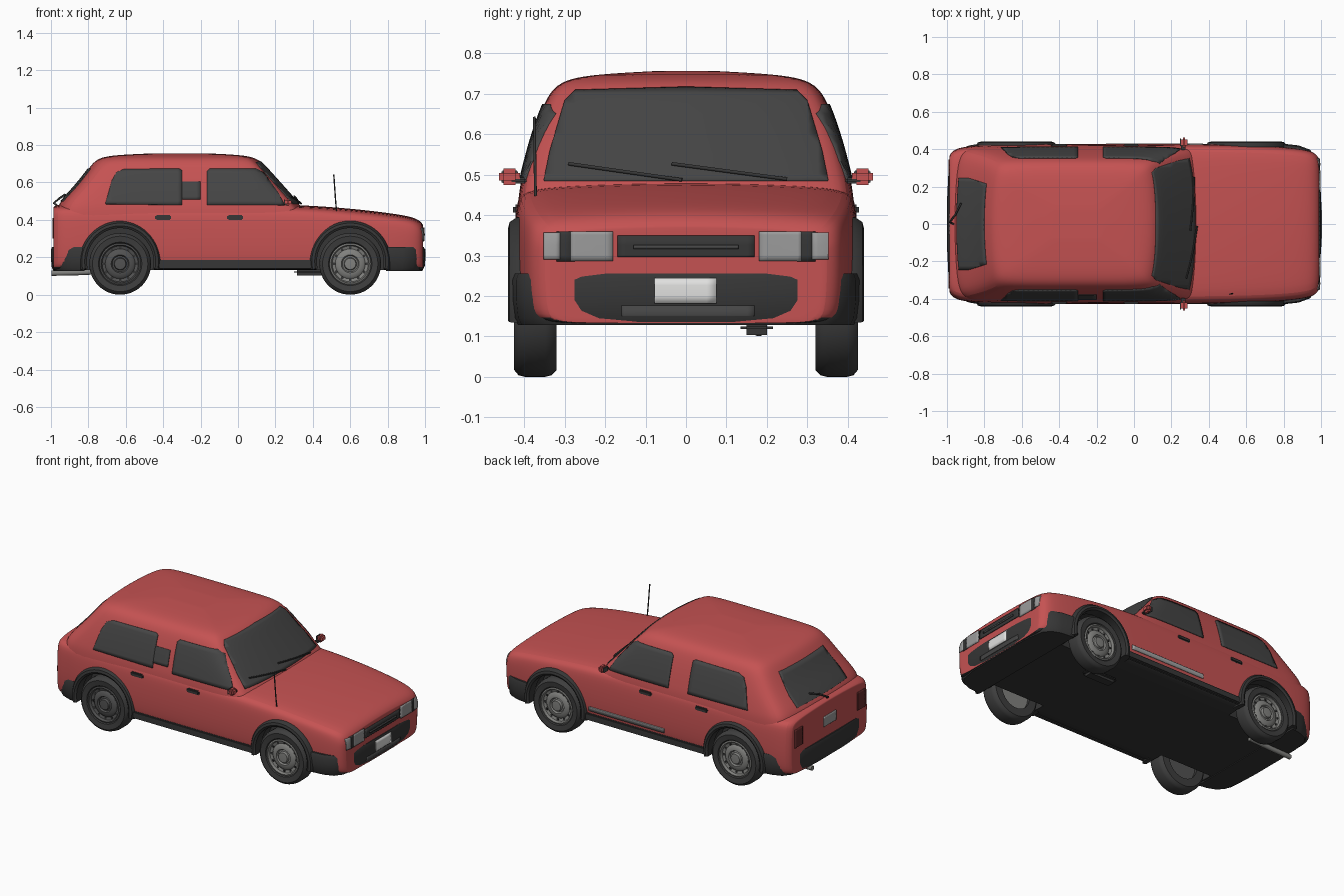
import bpy, bmesh, math
from mathutils import Vector
from mathutils.bvhtree import BVHTree

if "Cube" in bpy.data.objects:
    bpy.data.objects.remove(bpy.data.objects["Cube"])


def material(name, r, g, b):
    m = bpy.data.materials.new(name)
    m.diffuse_color = (r, g, b, 1)
    m.use_nodes = True
    m.node_tree.nodes["Principled BSDF"].inputs["Base Color"].default_value = m.diffuse_color
    return m


RED = material("red paint", 0.56, 0.085, 0.085)
GLASS = material("dark glass", 0.06, 0.06, 0.06)
TRIM = material("black trim", 0.037, 0.037, 0.037)
TYRE = material("tyre rubber", 0.048, 0.048, 0.048)
HUB = material("grey hub", 0.22, 0.22, 0.21)
DARKHUB = material("dark hub", 0.085, 0.085, 0.085)
LAMP = material("lamp lens", 0.33, 0.33, 0.33)
WHITE = material("white plate", 0.75, 0.75, 0.74)
CHROME = material("bright strip", 0.40, 0.40, 0.40)
TAIL = material("tail lamp", 0.13, 0.025, 0.025)
targets = []    # surfaces that plates are projected onto


def activate(o):
    bpy.ops.object.select_all(action='DESELECT')
    o.select_set(True)
    bpy.context.view_layer.objects.active = o


def build(name, bm, mat, angle=40, recalc=True):
    if recalc:
        bmesh.ops.recalc_face_normals(bm, faces=bm.faces)
    me = bpy.data.meshes.new(name)
    bm.to_mesh(me)
    bm.free()
    o = bpy.data.objects.new(name, me)
    bpy.context.collection.objects.link(o)
    me.materials.append(mat)
    activate(o)
    bpy.ops.object.shade_smooth_by_angle(angle=math.radians(angle))
    return o


def apply(o, kind, **props):
    m = o.modifiers.new("mod", kind)
    for k, v in props.items():
        setattr(m, k, v)
    activate(o)
    bpy.ops.object.modifier_apply(modifier=m.name)


def add_target(o):
    bm = bmesh.new()
    bm.from_mesh(o.data)
    targets.append(BVHTree.FromBMesh(bm))
    bm.free()


def mirrored(half):
    return half + [(x, -y, z) for x, y, z in reversed(half) if abs(y) > 1e-5]


def loft(name, rings, mat, subsurf=0):
    bm = bmesh.new()
    vs = [[bm.verts.new(p) for p in r] for r in rings]
    n = len(vs[0])
    for a, b in zip(vs, vs[1:]):
        for i in range(n):
            bm.faces.new((a[i], a[(i + 1) % n], b[(i + 1) % n], b[i]))
    caps = [bm.faces.new(vs[0]), bm.faces.new(vs[-1])]
    if subsurf:
        bmesh.ops.inset_individual(bm, faces=caps, thickness=0.02)
    o = build(name, bm, mat)
    if subsurf:
        apply(o, 'SUBSURF', levels=subsurf)
    return o


def lathe(name, prof, cx, cz, side, mat, a0=0.0, a1=2 * math.pi, n=48):
    """Revolve a closed (radius, y) profile about a y axis."""
    bm = bmesh.new()
    full = a1 - a0 > 6.28
    rings = []
    for k in range(n if full else n + 1):
        a = a0 + (a1 - a0) * k / n
        rings.append([bm.verts.new((cx + r * math.cos(a), side * y, cz + r * math.sin(a))) for r, y in prof])
    m = len(prof)
    for k in range(n):
        p, q = rings[k], rings[(k + 1) % len(rings)]
        for i in range(m):
            j = (i + 1) % m
            if prof[i][0] or prof[j][0]:
                bm.faces.new((p[i], p[j], q[j], q[i]))
    if not full:
        bm.faces.new(rings[0])
        bm.faces.new(rings[-1])
    bmesh.ops.remove_doubles(bm, verts=bm.verts, dist=1e-5)
    return build(name, bm, mat)


def box(name, lo, hi, mat, bevel=0.006):
    bm = bmesh.new()
    bmesh.ops.create_cube(bm, size=1)
    for v in bm.verts:
        v.co = [l + (h - l) * (c + 0.5) for l, h, c in zip(lo, hi, v.co)]
    bmesh.ops.bevel(bm, geom=bm.edges[:], offset=bevel, segments=2, affect='EDGES')
    return build(name, bm, mat)


def surf(axis, s, a, z, off=0.006):
    """Point on the car surface seen along an axis from side s."""
    start = Vector((2 * s, a, z)) if axis == 'x' else Vector((a, 2 * s, z))
    d = Vector((-s, 0, 0)) if axis == 'x' else Vector((0, -s, 0))
    hits = [h for h in (t.ray_cast(start, d) for t in targets) if h[0]]
    if not hits:
        return start + d * (1.02 if axis == 'x' else 1.59)
    return min(hits, key=lambda h: h[3])[0] - d * off


def plate(name, pts, axis, s, mat, off=0.006):
    """Thin panel: flat outline, cut into a grid and laid on the surface."""
    bm = bmesh.new()
    bm.faces.new([bm.verts.new((0, a, z) if axis == 'x' else (a, 0, z)) for a, z in pts])
    for k, no in ((1 if axis == 'x' else 0, None), (2, None)):
        no = Vector([float(i == k) for i in range(3)])
        for i in range(-39, 40):
            bmesh.ops.bisect_plane(bm, geom=bm.verts[:] + bm.edges[:] + bm.faces[:],
                                   plane_co=no * (i * 0.025 + 0.0013), plane_no=no)
    for v in bm.verts:
        v.co = surf(axis, s, v.co.y if axis == 'x' else v.co.x, v.co.z, off)
    bm.normal_update()
    out = Vector((s, 0, 0)) if axis == 'x' else Vector((0, s, 0))
    if sum(f.normal.dot(out) * f.calc_area() for f in bm.faces) < 0:
        bmesh.ops.reverse_faces(bm, faces=bm.faces[:])
    o = build(name, bm, mat, recalc=False)
    apply(o, 'SOLIDIFY', thickness=0.008, offset=-1)
    return o


def rect(a0, a1, z0, z1):
    return [(a0, z0), (a1, z0), (a1, z1), (a0, z1)]


def tube(name, pts, r, mat):
    c = bpy.data.curves.new(name, 'CURVE')
    c.dimensions = '3D'
    c.bevel_depth, c.bevel_resolution, c.use_fill_caps = r, 3, True
    sp = c.splines.new('POLY')
    sp.points.add(len(pts) - 1)
    for p, q in zip(sp.points, pts):
        p.co = (*q, 1)
    o = bpy.data.objects.new(name, c)
    bpy.context.collection.objects.link(o)
    c.materials.append(mat)


# Lower body: sections along x (x, half width, top)
def section(x, w, t):
    b = 0.133
    return mirrored([(x, 0, b), (x, .6 * w, b), (x, .93 * w, b), (x, .985 * w, b + .025), (x, w, .24),
                     (x, w, .32), (x, .985 * w, t - .045), (x, .94 * w, t - .012), (x, .7 * w, t), (x, 0, t + .009)])


body = loft("lower_body", [section(*s) for s in (
    (-.987, .365, .462), (-.97, .395, .475), (-.9, .42, .48), (-.6, .427, .48), (0, .427, .48), (.35, .427, .474),
    (.6, .422, .455), (.8, .412, .432), (.9, .40, .416), (.95, .388, .402), (.978, .37, .384), (.99, .345, .366))], RED, 2)
WHEELS = ((-.63, "rear"), (.60, "front"))
for cx, _ in WHEELS:
    for s in (-1, 1):
        cut = lathe("wheel_well_cutter", [(0, .295), (.186, .295), (.186, .6), (0, .6)], cx, .175, s, TRIM)
        cut.hide_render = True
        apply(body, 'BOOLEAN', object=cut, operation='DIFFERENCE', solver='EXACT')
        bpy.data.objects.remove(cut)
if len(body.data.materials) < 2:
    body.data.materials.append(TRIM)
body.data.materials[1] = TRIM
for p in body.data.polygons:    # underside and wheel wells are black
    c = p.center
    well = abs(c.y) > .29 and any(math.hypot(c.x - cx, c.z - .175) < .1865 for cx, _ in WHEELS)
    p.material_index = int(well or (p.normal.z < -.6 and c.z < .2))
activate(body)
bpy.ops.object.shade_smooth_by_angle(angle=math.radians(35))
add_target(body)


# Cabin: horizontal rings (z, rear x, front x, half width)
def cabin_ring(z, r, f, w):
    k = min(1, (f - r) / .9)
    half = [(r, 0), (r + .008 * k, .5 * w), (r + .025 * k, .82 * w), (r + .06 * k, .96 * w), (r + .15 * k, w),
            (r + (f - r) * .4, w), (r + (f - r) * .65, w), (f - .14 * k, w), (f - .06 * k, .97 * w),
            (f - .033 * k, .89 * w), (f - .01 * k, .5 * w), (f, 0)]
    return mirrored([(x, y, z) for x, y in half])


cabin = loft("cabin", [cabin_ring(*r) for r in (
    (.40, -.975, .39, .417), (.46, -.972, .352, .413), (.50, -.95, .315, .404), (.56, -.893, .262, .389),
    (.62, -.842, .208, .371), (.68, -.797, .154, .349), (.715, -.768, .122, .328), (.738, -.725, .08, .29),
    (.749, -.62, -.01, .21), (.756, -.45, -.17, .08))], RED, 2)
add_target(cabin)

# Bumpers
for s, x0, name in ((1, .79, "front_bumper"), (-1, .82, "rear_bumper")):
    rings = []
    for z, k in ((.128, .93), (.145, .975), (.19, 1), (.24, 1), (.256, .97)):
        rings.append(mirrored([(s * (x0 + (x - x0) * k), y * (.5 + .5 * k), z) for x, y in (
            (x0, .43), (.88, .42), (.94, .398), (.975, .355), (.993, .26), (1.0, .12))]))
    add_target(loft(name, rings, TRIM))

# Wheels and arch flares
for cx, end in WHEELS:
    for s, sd in ((-1, "right"), (1, "left")):
        tag = end + "_" + sd
        lathe("tyre_" + tag, [(.10, .32), (.148, .32), (.161, .332), (.165, .348), (.165, .398), (.161, .414),
                              (.148, .425), (.116, .421), (.106, .41)], cx, .165, s, TYRE)
        dark = end == "rear" and s < 0
        lathe("hub_" + tag, [(0, .34), (.107, .34), (.11, .417), (.102, .42), (.096, .405), (.08, .40), (.07, .41),
                             (.048, .412), (.042, .402), (.034, .404), (.03, .418), (0, .42)],
              cx, .165, s, DARKHUB if dark else HUB)
        for i in range(12):     # vent slots round the hub
            a = i * math.pi / 6
            x, z = cx + .087 * math.cos(a), .165 + .087 * math.sin(a)
            box("hub_slot_" + tag, (x - .007, s * .403 - .003, z - .007), (x + .007, s * .403 + .003, z + .007), TRIM, .002)
        lathe("arch_flare_" + tag, [(.178, .37), (.178, .432), (.19, .44), (.205, .436), (.217, .418), (.217, .37)],
              cx, .178, s, TRIM, math.radians(-12), math.radians(192), 40)

# Both sides: sill, windows, handles, mirrors
for s, sd in ((-1, "right"), (1, "left")):
    box("sill_" + sd, (-.44, s * .415 - .014, .14), (.41, s * .415 + .014, .185), TRIM)
    plate("rear_window_" + sd, [(-.71, .485), (-.30, .48), (-.30, .665), (-.315, .675), (-.61, .672), (-.65, .655),
                                (-.675, .61)], 'y', s, GLASS)
    plate("front_window_" + sd, [(-.165, .48), (.25, .48), (.22, .54), (.14, .652), (.10, .675), (-.15, .675),
                                 (-.165, .66)], 'y', s, GLASS)
    for x in (-.40, -.015):
        y = surf('y', s, x, .413, 0).y
        box("door_handle_" + sd, (x - .043, y - .008, .40), (x + .043, y + .008, .426), TRIM)
    box("mirror_arm_" + sd, (.25, s * .415 - .02, .478), (.275, s * .415 + .02, .493), TRIM, .004)
    box("mirror_" + sd, (.25, s * .436 - .026, .474), (.285, s * .436 + .026, .515), RED, .011)
    box("mirror_glass_" + sd, (.245, s * .436 - .02, .479), (.252, s * .436 + .02, .51), GLASS, .002)
    # Lamps
    y0 = s * .18
    plate("lamp_frame_" + sd, rect(s * .275, s * .32, .285, .36), 'x', 1, TRIM, .004)
    plate("headlamp_" + sd, rect(y0, s * .285, .287, .36), 'x', 1, LAMP)
    plate("side_lamp_" + sd, rect(s * .312, s * .352, .29, .357), 'x', 1, LAMP)
    plate("tail_lamp_" + sd, rect(s * .27, s * .345, .30, .41), 'x', -1, TAIL)
plate("window_vent_right", rect(-.305, -.20, .51, .605), 'y', -1, GLASS, .0055)
plate("side_strip_left", rect(-.15, .37, .202, .228), 'y', 1, CHROME)

# Front and rear panels
plate("windscreen", [(-.352, .487), (.352, .487), (.337, .56), (.30, .685), (.275, .71), (0, .718), (-.275, .71),
                     (-.30, .685), (-.337, .56)], 'x', 1, GLASS)
plate("rear_window", [(-.245, .50), (.245, .50), (.245, .56), (.215, .675), (-.215, .675), (-.245, .56)], 'x', -1, GLASS)
plate("grille", rect(-.17, .17, .297, .35), 'x', 1, TRIM)
plate("grille_bar", rect(-.13, .13, .316, .326), 'x', 1, GLASS, .011)
plate("lower_grille", rect(-.16, .17, .15, .176), 'x', 1, GLASS, .003)
plate("front_number_plate", rect(-.078, .075, .181, .245), 'x', 1, WHITE, .004)
plate("rear_number_plate", rect(-.06, .06, .325, .385), 'x', -1, LAMP)

# Wipers, aerial and exhaust
for a, b in (((-.01, .487), (-.29, .527)), ((.25, .489), (-.035, .527))):
    tube("wiper", [surf('x', 1, a[0] + (b[0] - a[0]) * t / 4, a[1] + (b[1] - a[1]) * t / 4, .014) for t in range(5)],
         .0045, TRIM)
tube("rear_wiper", [(-.965, .0, .475), (-.985, .01, .49), (-.955, .05, .515), (-.925, .11, .535)], .0055, TRIM)
tube("aerial", [(.527, -.372, .445), (.522, -.373, .50), (.512, -.375, .643)], .0035, TRIM)
tube("exhaust", [(-.70, .18, .125), (-.86, .18, .118), (-.997, .18, .115)], .015, HUB)
box("exhaust_box", (.30, .135, .103), (.50, .215, .14), TRIM, .015)
